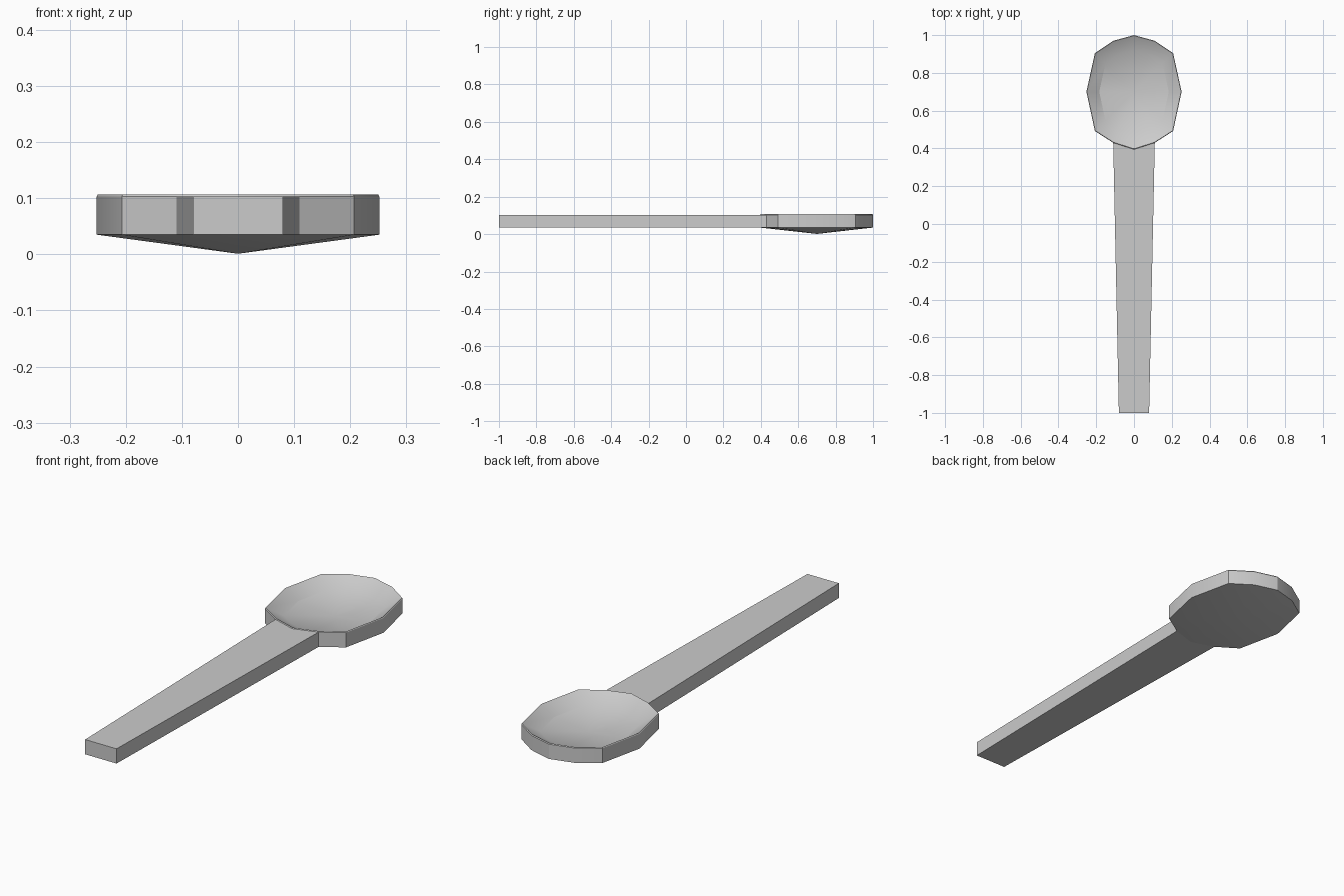
import bpy, bmesh
from math import radians

if "Cube" in bpy.data.objects:
    bpy.data.objects.remove(bpy.data.objects["Cube"])

# Right half of the twelve-sided bowl outline, mirrored to close the loop
half = [(0, 1.0), (0.11, 0.97), (0.207, 0.905), (0.252, 0.70),
        (0.207, 0.492), (0.11, 0.43), (0, 0.395)]
outline = half + [(-x, y) for x, y in half[-2:0:-1]]
CY, LOW, HIGH, RIM = 0.70, 0.035, 0.103, 0.107


def finish(bm, name):
    bmesh.ops.recalc_face_normals(bm, faces=bm.faces)
    mesh = bpy.data.meshes.new(name)
    bm.to_mesh(mesh)
    bm.free()
    obj = bpy.data.objects.new(name, mesh)
    bpy.context.collection.objects.link(obj)
    return obj


def ring(bm, scale, z):
    return [bm.verts.new((x * scale, CY + (y - CY) * scale, z)) for x, y in outline]


# Bowl: shallow cone below, upright wall, fine rim, hollow inside
bm = bmesh.new()
rings = [ring(bm, s, z) for s, z in
         ((1, LOW), (1, HIGH), (0.99, RIM), (0.73, 0.064))]
n = len(outline)
for k in range(3):
    for i in range(n):
        if k == 0 and i in (5, 6):  # the handle joins here
            continue
        j = (i + 1) % n
        bm.faces.new((rings[k][i], rings[k][j], rings[k + 1][j], rings[k + 1][i]))
for loop, z in ((rings[0], 0.001), (rings[3], 0.045)):
    tip = bm.verts.new((0, CY, z))
    for i in range(n):
        bm.faces.new((loop[i], loop[(i + 1) % n], tip))
bowl = finish(bm, "bowl")
bpy.context.view_layer.objects.active = bowl
bowl.select_set(True)
bpy.ops.object.shade_smooth_by_angle(angle=radians(25))

# Handle: tapered flat bar, meeting the bowl wall along its two front sides
profile = [(-0.08, -1), (0.08, -1), (0.11, 0.43), (0, 0.395), (-0.11, 0.43)]
bm = bmesh.new()
low = [bm.verts.new((x, y, LOW)) for x, y in profile]
high = [bm.verts.new((x, y, HIGH)) for x, y in profile]
bm.faces.new(low)
bm.faces.new(high)
for i, j in ((4, 0), (0, 1), (1, 2)):
    bm.faces.new((low[i], low[j], high[j], high[i]))
finish(bm, "handle")
